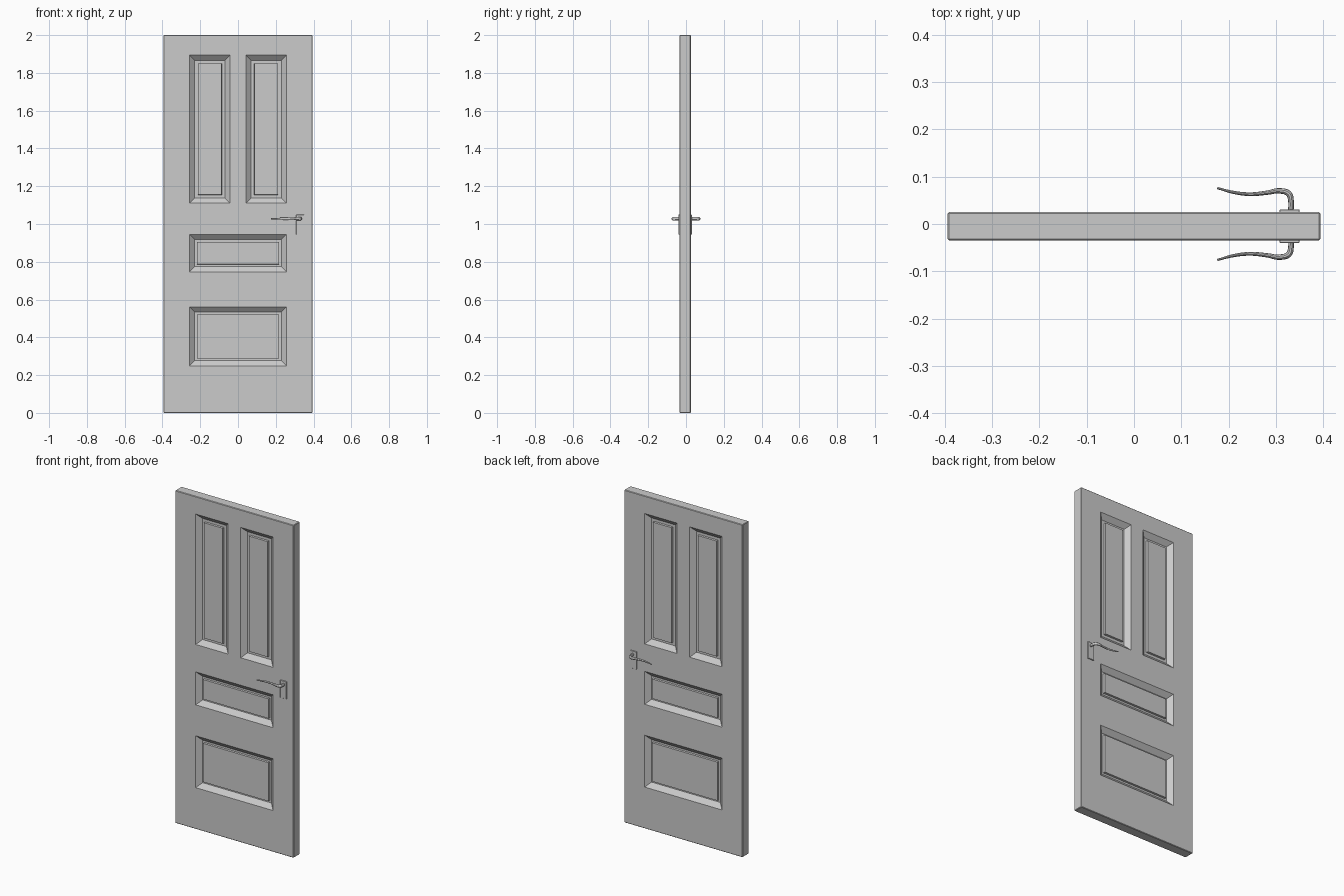
import bpy, bmesh
from mathutils import Vector

if "Cube" in bpy.data.objects:
    bpy.data.objects.remove(bpy.data.objects["Cube"])

W, H, T, YC = 0.394, 2.0, 0.03, -0.0045   # half width, height, half thickness, slab centre
XS = [-W, -0.257, -0.042, 0.042, 0.257, W]
ZS = [0, 0.249, 0.561, 0.747, 0.945, 1.11, 1.894, H]
# panels: x0, x1, z0, z1, border width up to the raised field
PANELS = [(-0.257, -0.042, 1.11, 1.894, 0.045), (0.042, 0.257, 1.11, 1.894, 0.045),
          (-0.257, 0.257, 0.747, 0.945, 0.040), (-0.257, 0.257, 0.249, 0.561, 0.040)]


def finish(name, bm):
    bmesh.ops.recalc_face_normals(bm, faces=bm.faces)
    me = bpy.data.meshes.new(name)
    bm.to_mesh(me)
    bm.free()
    ob = bpy.data.objects.new(name, me)
    bpy.context.collection.objects.link(ob)
    return ob


def door_slab():
    bm = bmesh.new()
    sheets = {}
    for s in (-1, 1):
        # flat sheet split along the panel borders
        g = [[bm.verts.new((x, YC + s * T, z)) for z in ZS] for x in XS]
        for i in range(len(XS) - 1):
            for j in range(len(ZS) - 1):
                q = [g[i][j], g[i + 1][j], g[i + 1][j + 1], g[i][j + 1]]
                bm.faces.new(q if s < 0 else q[::-1])
        sheets[s] = ([r[0] for r in g] + g[-1][1:] +
                     [r[-1] for r in g[-2::-1]] + g[0][-2:0:-1])
    # slab edges
    a, b = sheets[-1], sheets[1]
    for k in range(len(a)):
        n = (k + 1) % len(a)
        bm.faces.new((a[n], a[k], b[k], b[n]))
    bm.normal_update()
    # sunken panels with sloped border, flat channel and raised field
    for s in (-1, 1):
        for x0, x1, z0, z1, border in PANELS:
            cells = []
            for f in bm.faces:
                c = f.calc_center_median()
                if f.normal.y * s > 0.9 and x0 < c.x < x1 and z0 < c.z < z1:
                    cells.append(f)
            if len(cells) > 1:
                cells = bmesh.ops.dissolve_faces(bm, faces=cells)["region"]
            for width, depth in ((0.028, -0.025), (border - 0.029, 0), (0.001, 0.012)):
                bm.normal_update()
                bmesh.ops.inset_individual(bm, faces=cells, thickness=width,
                                           depth=depth, use_even_offset=True)
    # eased outer edges
    bm.normal_update()
    outer = [e for e in bm.edges if e.calc_face_angle(0) > 1.4 and all(
        abs(abs(v.co.x) - W) < 1e-4 or v.co.z < 1e-4 or v.co.z > H - 1e-4 for v in e.verts)]
    bmesh.ops.bevel(bm, geom=outer, offset=0.003, segments=1, affect='EDGES')
    return finish("door_slab", bm)


def back_plate(name, s):
    bm = bmesh.new()
    bmesh.ops.create_cube(bm, size=1)
    y = YC + s * (T + 0.002)
    for v in bm.verts:
        v.co = Vector((0.329 + v.co.x * 0.042, y + v.co.y * 0.007, 0.997 + v.co.z * 0.105))
    bmesh.ops.bevel(bm, geom=bm.edges[:], offset=0.0012, segments=1, affect='EDGES')
    return finish(name, bm)


def lever(name, s):
    # wavy tapering lever: x, y, radius
    path = [(0.331, 0.022, 0.006), (0.332, 0.048, 0.006), (0.327, 0.064, 0.0065),
            (0.309, 0.070, 0.0058), (0.280, 0.066, 0.0045), (0.245, 0.063, 0.004),
            (0.210, 0.067, 0.0033), (0.176, 0.076, 0.0022)]
    cu = bpy.data.curves.new(name, 'CURVE')
    cu.dimensions = '3D'
    cu.bevel_depth = 1.0
    cu.bevel_resolution = 3
    cu.use_fill_caps = True
    sp = cu.splines.new('BEZIER')
    sp.resolution_u = 6
    sp.bezier_points.add(len(path) - 1)
    for p, (x, y, r) in zip(sp.bezier_points, path):
        p.co = (x, s * y, 0)
        p.radius = r
        p.handle_left_type = p.handle_right_type = 'AUTO'
    ob = bpy.data.objects.new(name, cu)
    bpy.context.collection.objects.link(ob)
    bpy.ops.object.select_all(action='DESELECT')
    ob.select_set(True)
    bpy.context.view_layer.objects.active = ob
    bpy.ops.object.convert(target='MESH')
    ob = bpy.context.object
    # taller than deep in section
    for v in ob.data.vertices:
        v.co.z = 1.028 + v.co.z * 1.5
    bpy.ops.object.shade_smooth_by_angle()
    return ob


door_slab()
for side, s in (("front", -1), ("back", 1)):
    back_plate(side + "_handle_plate", s)
    lever(side + "_handle_lever", s)
